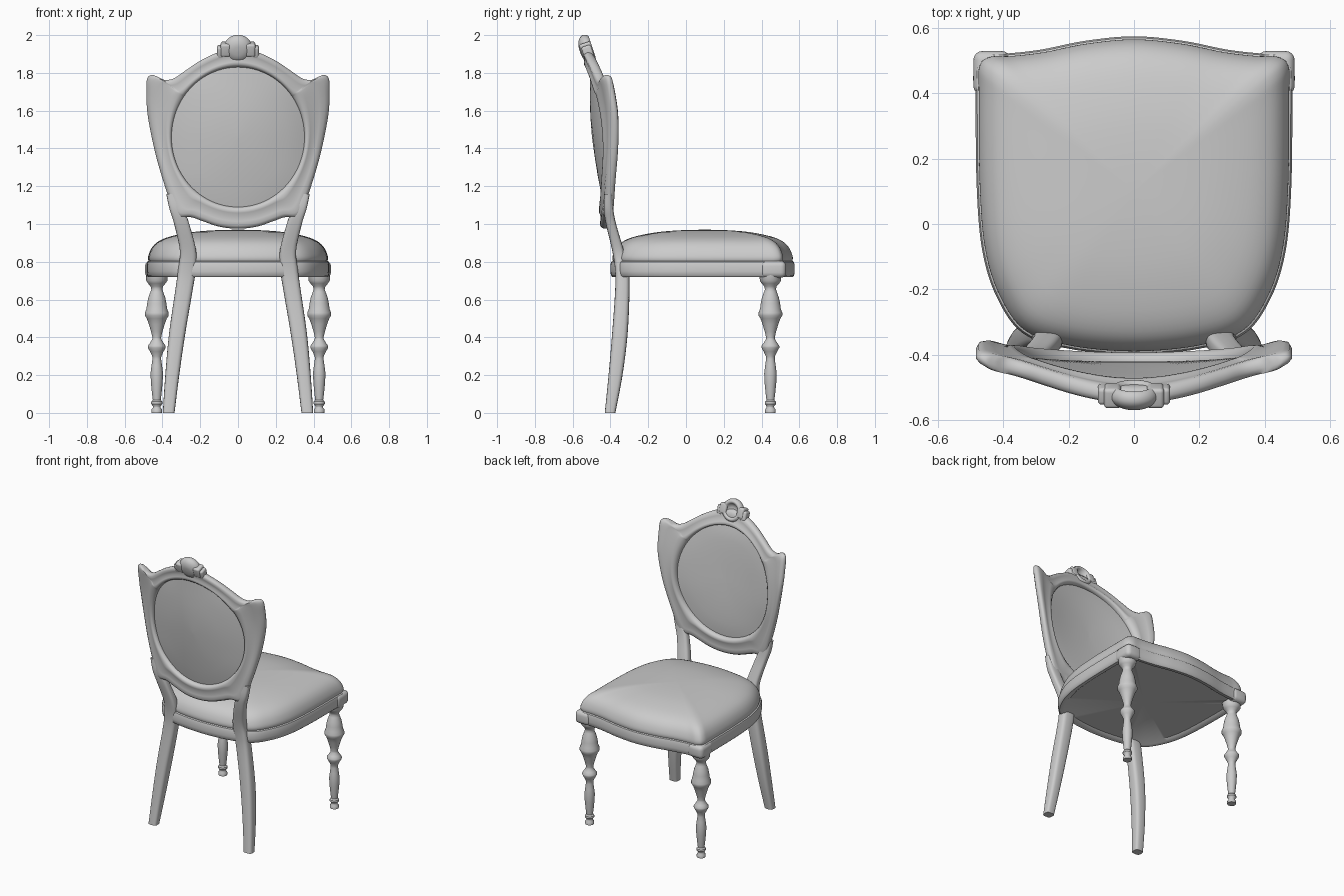
import bpy, bmesh
from math import sin, cos, pi, atan2, radians
from mathutils import Matrix, Vector

if "Cube" in bpy.data.objects:
    bpy.data.objects.remove(bpy.data.objects["Cube"])


def spline(pts, n=6, closed=False):
    """Catmull-Rom through points of any dimension."""
    out, m = [], len(pts)
    for i in range(m if closed else m - 1):
        if closed:
            p = [pts[(i + k) % m] for k in (-1, 0, 1, 2)]
        else:
            p = [pts[min(max(i + k, 0), m - 1)] for k in (-1, 0, 1, 2)]
        for j in range(n):
            t = j / n
            out.append(tuple(
                0.5 * (2 * b + (c - a) * t + (2 * a - 5 * b + 4 * c - d) * t * t
                       + (3 * b - a - 3 * c + d) * t ** 3) for a, b, c, d in zip(*p)))
    if not closed:
        out.append(tuple(pts[-1]))
    return out


def finish(name, bm, mirror=False, angle=40):
    bmesh.ops.recalc_face_normals(bm, faces=bm.faces)
    me = bpy.data.meshes.new(name)
    bm.to_mesh(me)
    bm.free()
    me.shade_smooth()
    me.set_sharp_from_angle(angle=radians(angle))
    ob = bpy.data.objects.new(name, me)
    bpy.context.collection.objects.link(ob)
    if mirror:
        ob.modifiers.new("Mirror", 'MIRROR')
    return ob


def loft(name, rings, loop=False, mirror=False, angle=40, matrix=None):
    """Skin closed rings; loop joins last to first, otherwise ends are capped."""
    bm = bmesh.new()
    vs = [[bm.verts.new(p) for p in r] for r in rings]
    n = len(vs[0])
    for i in range(len(vs) if loop else len(vs) - 1):
        a, b = vs[i], vs[(i + 1) % len(vs)]
        for j in range(n):
            k = (j + 1) % n
            bm.faces.new((a[j], a[k], b[k], b[j]))
    if not loop:
        bm.faces.new(vs[0])
        bm.faces.new(vs[-1])
    if matrix:
        bm.transform(matrix)
    return finish(name, bm, mirror, angle)


def lathe(name, profile, matrix, mirror=False, n=32):
    rings = [[(r * cos(2 * pi * j / n), r * sin(2 * pi * j / n), z) for j in range(n)]
             for r, z in profile]
    return loft(name, rings, mirror=mirror, matrix=matrix)


def block(name, lo, hi, bevel, mirror=True, matrix=None):
    bm = bmesh.new()
    lo, hi = Vector(lo), Vector(hi)
    bmesh.ops.create_cube(bm, size=1)
    bm.transform(Matrix.Translation((lo + hi) / 2) @ Matrix.Diagonal((*(hi - lo), 1)))
    bmesh.ops.bevel(bm, geom=bm.edges[:], offset=bevel, segments=4, profile=0.5,
                    affect='EDGES')
    if matrix:
        bm.transform(matrix)
    return finish(name, bm, mirror)


def symmetric(half):
    return half + [(-x, y) for x, y in reversed(half[1:-1])]


# Seat rail and domed cushion, lofted from the plan outline
plan = spline(symmetric([
    (0, .575), (.15, .561), (.28, .535), (.38, .523), (.45, .52), (.483, .49), (.485, .4),
    (.482, .12), (.465, -.08), (.42, -.225), (.34, -.335), (.2, -.382), (0, -.4)]), 6, True)


def plan_ring(k, z):
    return [(x * k, .1 + (y - .1) * k, z) for x, y in plan]


loft("seat_rail", [plan_ring(k, z) for k, z in (
    (.05, .735), (.9, .735), (.93, .722), (.98, .72), (.995, .728), (1, .75), (1, .785),
    (.99, .8), (.96, .808), (.05, .81))])
dome = spline([(.96, .79), (.98, .815), (.968, .845), (.93, .88), (.86, .91), (.73, .935),
               (.5, .957), (.25, .967), (.02, .97)], 3)
loft("seat_cushion", [plan_ring(k, z) for k, z in dome], angle=60)
block("corner_block", (.378, .395, .715), (.492, .53, .805), .028)

# Turned front legs
lathe("front_leg", [
    (.058, .73), (.056, .7), (.046, .685), (.033, .67), (.029, .655), (.034, .64), (.045, .61),
    (.051, .58), (.055, .55), (.063, .53), (.063, .515), (.053, .5), (.042, .47), (.03, .43),
    (.023, .4), (.024, .39), (.036, .37), (.047, .355), (.047, .345), (.036, .325),
    (.024, .3), (.023, .285), (.028, .25), (.033, .21), (.031, .16), (.025, .1), (.021, .068),
    (.029, .06), (.03, .048), (.02, .035), (.02, .028), (.028, .018), (.028, 0)],
    Matrix.Translation((.43, .447, 0)), mirror=True)

# Sabre back legs rising into the back stiles: x, y, z, half width, half depth
path = spline([
    (.367, -.402, 0, .031, .028), (.348, -.373, .2, .037, .037), (.322, -.35, .42, .043, .041),
    (.286, -.337, .65, .046, .038), (.27, -.34, .76, .047, .036), (.265, -.36, .86, .043, .031),
    (.298, -.397, 1.0, .04, .027), (.325, -.41, 1.08, .038, .025), (.35, -.411, 1.16, .03, .02)], 6)


def soft(v):
    return abs(v) ** .6 * (1 if v > 0 else -1)


loft("back_leg", [[(x + w * soft(cos(2 * pi * j / 24)), y + d * soft(sin(2 * pi * j / 24)), z)
                   for j in range(24)] for x, y, z, w, d in path], mirror=True, angle=50)

# Curved surface of the backrest: rake at the wings and at the centre line
edge_rake = spline([(.9, -.4), (1.0, -.398), (1.2, -.385), (1.4, -.378), (1.6, -.39),
                    (1.8, -.422), (2.0, -.46)], 8)
mid_rake = spline([(.9, -.432), (1.1, -.428), (1.3, -.445), (1.5, -.468), (1.7, -.485),
                   (1.8, -.496), (1.9, -.52), (2.0, -.55)], 8)


def rake(table, z):
    for (a, ya), (b, yb) in zip(table, table[1:]):
        if z <= b:
            return ya + (yb - ya) * (z - a) / (b - a)
    return table[-1][1]


def back_y(x, z):
    t = 1 - min((x / .45) ** 2, 1.1)
    return rake(edge_rake, z) * (1 - t) + rake(mid_rake, z) * t


CZ, RX, RZ = 1.46, .352, .37

# Shield shaped frame with an oval opening
shield = spline(symmetric([
    (0, 1.935), (.1, 1.912), (.2, 1.865), (.28, 1.812), (.34, 1.772), (.39, 1.764),
    (.43, 1.782), (.46, 1.79), (.483, 1.77), (.486, 1.7), (.48, 1.58), (.445, 1.4),
    (.41, 1.27), (.375, 1.16), (.345, 1.07), (.315, 1.035), (.25, 1.035), (.19, 1.015),
    (.1, .985), (0, .974)]), 6, True)
half = [(0, .012), (.04, .025), (.14, .034), (.27, .032), (.42, .024), (.65, .026), (.83, .026),
        (.94, .018), (.99, .006)]
section = [(s, -o) for s, o in half] + [(s, o) for s, o in reversed(half)]
rings = []
for s, off in section:
    ring = []
    for ox, oz in shield:
        a = atan2((oz - CZ) / RZ, ox / RX)
        x = RX * cos(a) * (1 - s) + ox * s
        z = (CZ + RZ * sin(a)) * (1 - s) + oz * s
        ring.append((x, back_y(x, z) + off, z))
    rings.append(ring)
loft("back_frame", rings, loop=True, angle=60)

# Padded oval panel, bulging on both faces
pad = [(.02, .034), (.3, .032), (.55, .027), (.75, .02), (.9, .013), (1.02, .004)]
rings = []
for k, off in [(k, -o) for k, o in pad] + [(k, o * .6) for k, o in reversed(pad)]:
    ring = []
    for j in range(96):
        x, z = RX * k * cos(2 * pi * j / 96), CZ + RZ * k * sin(2 * pi * j / 96)
        ring.append((x, back_y(x, z) + off, z))
    rings.append(ring)
loft("back_panel", rings, angle=60)

# Carved crest: domed behind, dished ring towards the sitter, stepped side scrolls
tilt = Matrix.Translation((0, -.528, 1.925)) @ Matrix.Rotation(radians(18), 4, 'X')
lathe("crest_medallion", spline([
    (.002, -.036), (.035, -.033), (.062, -.02), (.076, 0), (.074, .02), (.062, .033), (.05, .031),
    (.04, .018), (.025, .008), (.002, .005)], 3), tilt @ Matrix.Rotation(radians(-90), 4, 'X'),
    mirror=False)
block("crest_scroll_inner", (.04, -.03, -.035), (.092, .034, .035), .012, matrix=tilt)
block("crest_scroll_outer", (.06, -.024, -.045), (.111, .03, .018), .012, matrix=tilt)
